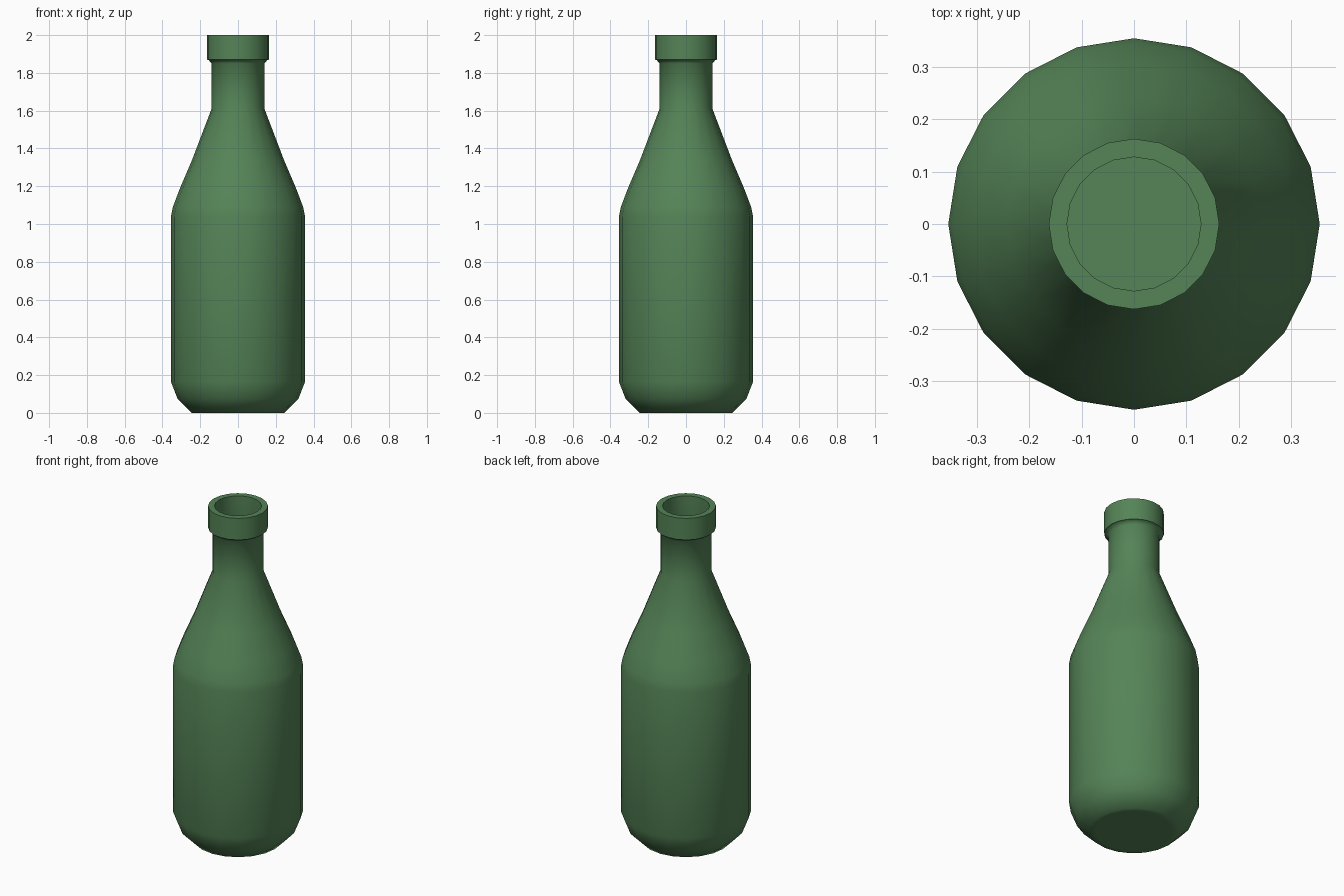
import bpy, bmesh
from math import cos, sin, tau, radians

if "Cube" in bpy.data.objects:
    bpy.data.objects.remove(bpy.data.objects["Cube"])

SIDES = 20

# Outer silhouette (radius, height), base to lip
OUTER = [(0.21, 0), (0.245, 0), (0.32, 0.075), (0.355, 0.165), (0.355, 1.04),
         (0.345, 1.09), (0.307, 1.19), (0.243, 1.34), (0.14, 1.61),
         (0.14, 1.85), (0.155, 1.868), (0.163, 1.87), (0.163, 2.0)]
# Hollow inside, mouth to floor
INNER = [(0.128, 2.0), (0.128, 1.61), (0.23, 1.34), (0.293, 1.19),
         (0.33, 1.09), (0.34, 1.04), (0.34, 0.165), (0.308, 0.085),
         (0.24, 0.02), (0.21, 0.02)]


def lathe(name, profile):
    bm = bmesh.new()
    rings = [[bm.verts.new((r * cos(tau * i / SIDES), r * sin(tau * i / SIDES), z))
              for i in range(SIDES)] for r, z in profile]
    for a, b in zip(rings, rings[1:]):
        for i in range(SIDES):
            j = (i + 1) % SIDES
            bm.faces.new((a[i], a[j], b[j], b[i]))
    bm.faces.new(rings[0][::-1])   # underside
    bm.faces.new(rings[-1])        # inside floor
    bmesh.ops.recalc_face_normals(bm, faces=bm.faces)
    mesh = bpy.data.meshes.new(name)
    bm.to_mesh(mesh)
    bm.free()
    obj = bpy.data.objects.new(name, mesh)
    bpy.context.collection.objects.link(obj)
    return obj


# Bottle
bottle = lathe("bottle", OUTER + INNER)
glass = bpy.data.materials.new("green_glass")
glass.diffuse_color = (0.09, 0.23, 0.095, 1)
glass.use_nodes = True
glass.node_tree.nodes["Principled BSDF"].inputs["Base Color"].default_value = glass.diffuse_color
bottle.data.materials.append(glass)

# Smooth sides, crisp lip
bpy.context.view_layer.objects.active = bottle
bottle.select_set(True)
bpy.ops.object.shade_smooth_by_angle(angle=radians(50))
